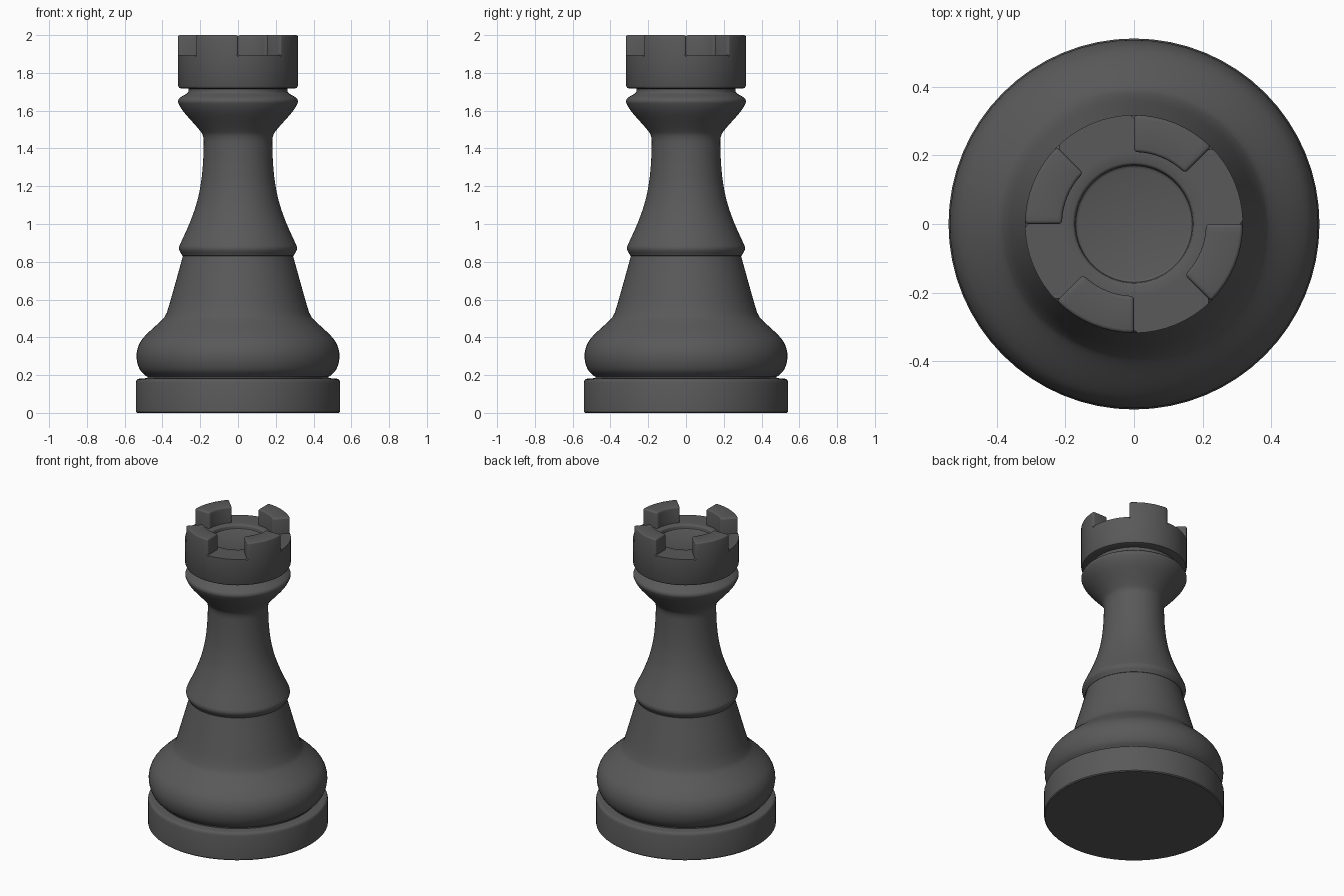
import bpy
import bmesh
import math
from mathutils import Vector

SEGMENTS = 64

if "Cube" in bpy.data.objects:
    bpy.data.objects.remove(bpy.data.objects["Cube"])

charcoal = bpy.data.materials.new("charcoal")
charcoal.use_nodes = True
colour = (0.1, 0.1, 0.1, 1)
charcoal.diffuse_color = colour
charcoal.node_tree.nodes["Principled BSDF"].inputs["Base Color"].default_value = colour


def smooth_run(points, steps=5):
    """Refine (radius, height) points with a Catmull-Rom curve."""
    pts = [Vector(p) for p in points]
    pts = [2 * pts[0] - pts[1]] + pts + [2 * pts[-1] - pts[-2]]
    run = []
    for a, b, c, d in zip(pts, pts[1:], pts[2:], pts[3:]):
        for i in range(steps):
            t = i / steps
            run.append(0.5 * (2 * b + (c - a) * t + (2 * a - 5 * b + 4 * c - d) * t ** 2
                              + (3 * b - a - 3 * c + d) * t ** 3))
    return [tuple(p) for p in run] + [points[-1]]


def lathe(profile):
    """Turn a (radius, height) profile around the z axis."""
    bm = bmesh.new()
    verts = [bm.verts.new((r, 0, z)) for r, z in profile]
    edges = [bm.edges.new(pair) for pair in zip(verts, verts[1:])]
    bmesh.ops.spin(bm, geom=verts + edges, cent=(0, 0, 0), axis=(0, 0, 1),
                   angle=2 * math.pi, steps=SEGMENTS, use_merge=True)
    bmesh.ops.remove_doubles(bm, verts=bm.verts, dist=0.0005)
    bmesh.ops.recalc_face_normals(bm, faces=bm.faces)
    return bm


def finish(bm, name):
    mesh = bpy.data.meshes.new(name)
    bm.to_mesh(mesh)
    bm.free()
    mesh.materials.append(charcoal)
    obj = bpy.data.objects.new(name, mesh)
    bpy.context.collection.objects.link(obj)
    bpy.ops.object.select_all(action="DESELECT")
    obj.select_set(True)
    bpy.context.view_layer.objects.active = obj
    bpy.ops.object.shade_smooth_by_angle(angle=math.radians(35))


# Round foot with a softened upper edge
foot = [(0, 0), (0.535, 0), (0.541, 0.006)]
foot += smooth_run([(0.541, 0.16), (0.535, 0.176), (0.52, 0.182)], 3)
foot += [(0.48, 0.184)]
finish(lathe(foot), "foot")

# Turned body: bulge, tapered skirt, collar, waisted stem and flared cup
body = [(0.48, 0.184), (0.48, 0.193)]
body += smooth_run([(0.487, 0.195), (0.517, 0.225), (0.534, 0.27), (0.536, 0.32),
                    (0.52, 0.37), (0.485, 0.415), (0.4, 0.495), (0.377, 0.53)])
body += smooth_run([(0.36, 0.585), (0.296, 0.815), (0.295, 0.832), (0.309, 0.857),
                    (0.312, 0.875), (0.303, 0.9), (0.258, 1.0), (0.222, 1.1),
                    (0.199, 1.2), (0.187, 1.3), (0.182, 1.4), (0.184, 1.46),
                    (0.206, 1.5), (0.285, 1.59), (0.313, 1.635), (0.316, 1.655),
                    (0.305, 1.67), (0.268, 1.693), (0.262, 1.705)])
body += [(0.262, 1.716)]
finish(lathe(body), "body")

# Head drum with a shallow round recess in its floor
FLOOR, INNER, OUTER = 1.895, 0.21, 0.318
head = [(0.262, 1.716), (0.3, 1.717), (0.312, 1.721), (OUTER, 1.733),
        (OUTER, FLOOR), (INNER, FLOOR)]
head += smooth_run([(0.18, FLOOR), (0.174, 1.891), (0.172, 1.883), (0.17, 1.872),
                    (0.162, 1.868)], 2)
head += [(0, 1.868)]
bm = lathe(head)


# Four battlements raised from alternate eighths of the rim
def on_battlement(face):
    c = face.calc_center_median()
    on_rim = abs(c.z - FLOOR) < 0.001 and INNER < c.xy.length < OUTER
    angle = math.degrees(math.atan2(c.y, c.x)) % 90
    return on_rim and angle > 45


rim = [f for f in bm.faces if on_battlement(f)]
raised = bmesh.ops.extrude_face_region(bm, geom=rim)["geom"]
bmesh.ops.delete(bm, geom=[f for f in rim if f.is_valid], context="FACES_ONLY")
bmesh.ops.translate(bm, vec=(0, 0, 2 - FLOOR),
                    verts=[v for v in raised if isinstance(v, bmesh.types.BMVert)])
bmesh.ops.recalc_face_normals(bm, faces=bm.faces)

# Round the outward corners of the battlements
corners = [e for e in bm.edges
           if len(e.link_faces) == 2 and e.is_convex
           and sum(v.co.z for v in e.verts) / 2 > FLOOR + 0.01
           and e.calc_face_angle() > math.radians(40)]
bmesh.ops.bevel(bm, geom=corners, offset=0.01, offset_type="OFFSET", segments=3,
                profile=0.5, affect="EDGES", clamp_overlap=False)
finish(bm, "battlement_head")
